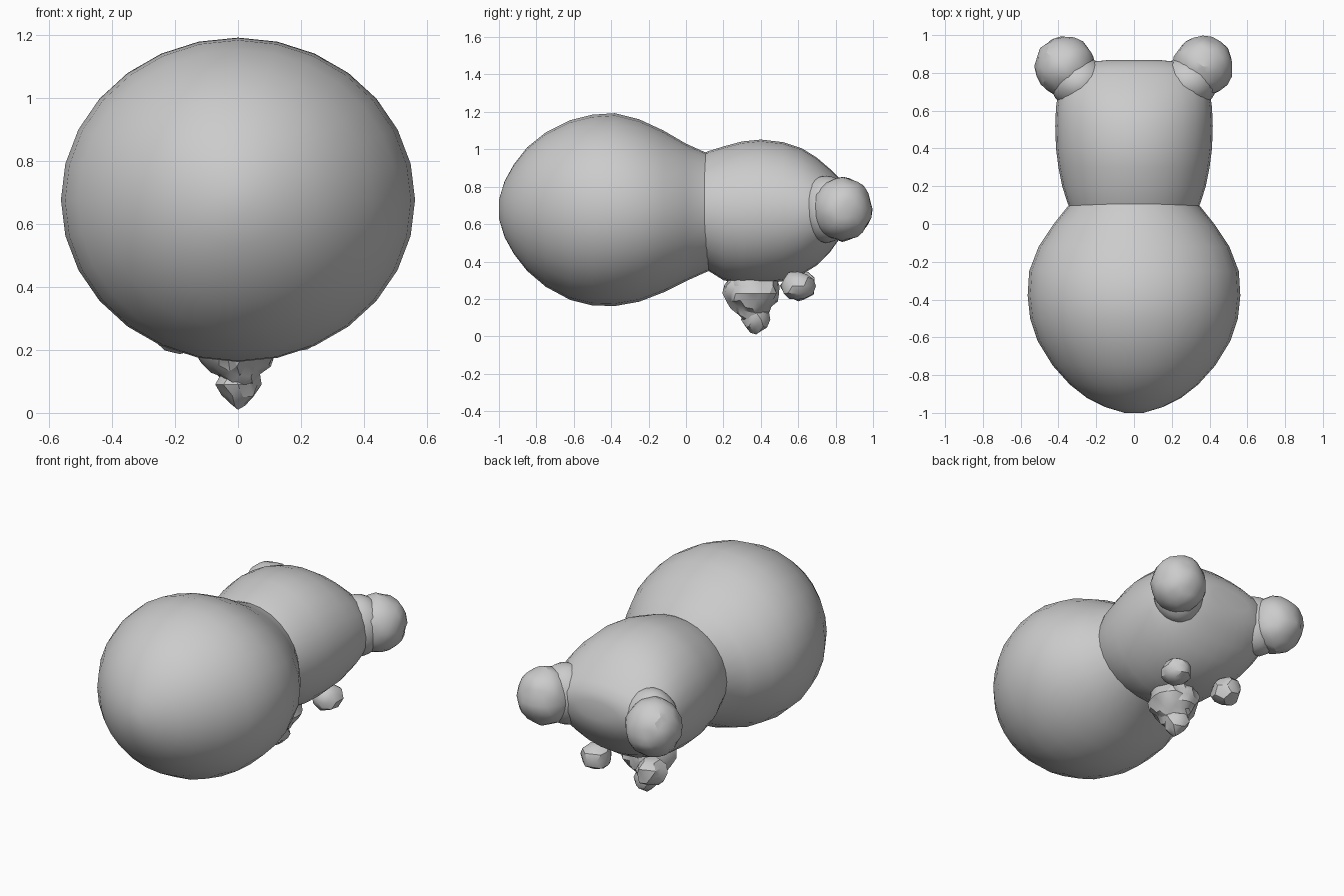
import bpy, bmesh, math, random
from mathutils import Vector

if "Cube" in bpy.data.objects:
    bpy.data.objects.remove(bpy.data.objects["Cube"])

random.seed(4)
grey = bpy.data.materials.new("plain_grey")
grey.diffuse_color = (0.6, 0.6, 0.6, 1)
grey.use_nodes = True
grey.node_tree.nodes["Principled BSDF"].inputs["Base Color"].default_value = grey.diffuse_color


def finish(bm, name, angle):
    bmesh.ops.recalc_face_normals(bm, faces=bm.faces)
    me = bpy.data.meshes.new(name)
    bm.to_mesh(me)
    bm.free()
    me.materials.append(grey)
    ob = bpy.data.objects.new(name, me)
    bpy.context.collection.objects.link(ob)
    bpy.ops.object.select_all(action='DESELECT')
    ob.select_set(True)
    bpy.context.view_layer.objects.active = ob
    bpy.ops.object.shade_smooth_by_angle(angle=math.radians(angle))
    return ob


def loft(name, stations, sides=28):
    """Oval rings along y: (y, half width, bottom z, top z)."""
    bm = bmesh.new()
    rings = []
    for y, w, lo, hi in stations:
        mid, h = (lo + hi) / 2, (hi - lo) / 2
        rings.append([bm.verts.new((w * math.cos(a), y, mid + h * math.sin(a)))
                      for a in (2 * math.pi * i / sides for i in range(sides))])
    for a, b in zip(rings, rings[1:]):
        for i in range(sides):
            j = (i + 1) % sides
            bm.faces.new((a[i], a[j], b[j], b[i]))
    bm.faces.new(rings[0])
    bm.faces.new(rings[-1])
    return finish(bm, name, 50)


def lump(name, centre, radii, rough, taper=0.0, detail=3):
    """Crumpled ball, optionally narrowing towards its underside."""
    bm = bmesh.new()
    bmesh.ops.create_icosphere(bm, subdivisions=detail, radius=1)
    for v in bm.verts:
        k = 1 + random.uniform(-rough, rough)
        s = 1 + taper * min(v.co.z, 0)
        v.co = Vector((v.co.x * radii[0] * s, v.co.y * radii[1] * s,
                       v.co.z * radii[2])) * k + Vector(centre)
    return finish(bm, name, 30)


# large round body
loft("round_body", [
    (-1.0, 0.05, 0.63, 0.73), (-0.97, 0.15, 0.53, 0.83), (-0.92, 0.25, 0.44, 0.92),
    (-0.85, 0.34, 0.35, 1.01), (-0.75, 0.43, 0.265, 1.09), (-0.62, 0.51, 0.195, 1.155),
    (-0.5, 0.55, 0.165, 1.185), (-0.38, 0.563, 0.162, 1.193), (-0.25, 0.555, 0.185, 1.16),
    (-0.12, 0.505, 0.235, 1.10), (0.0, 0.425, 0.295, 1.03), (0.1, 0.345, 0.34, 0.985),
    (0.15, 0.33, 0.36, 0.97)])

# smaller head joined at the waist
loft("head", [
    (0.06, 0.33, 0.37, 0.96), (0.12, 0.355, 0.35, 0.99), (0.2, 0.38, 0.30, 1.015),
    (0.3, 0.40, 0.28, 1.042), (0.4, 0.413, 0.28, 1.052), (0.52, 0.417, 0.295, 1.038),
    (0.62, 0.413, 0.33, 1.005), (0.7, 0.40, 0.38, 0.955), (0.77, 0.37, 0.45, 0.895),
    (0.82, 0.32, 0.52, 0.845), (0.855, 0.25, 0.58, 0.80), (0.868, 0.14, 0.64, 0.75)])

# ears with soft roots, and the two small lower bumps
for side, tag in ((-1, "left"), (1, "right")):
    lump(tag + "_ear_root", (side * 0.29, 0.75, 0.68), (0.155, 0.14, 0.18), 0.01)
    lump(tag + "_ear", (side * 0.365, 0.835, 0.68), (0.158, 0.16, 0.17), 0.035)
    lump(tag + "_small_bump", (side * 0.185, 0.60, 0.27), (0.085, 0.095, 0.08), 0.1, detail=2)

# drooping pointed lump under the head
lump("lower_lump", (0, 0.355, 0.23), (0.145, 0.15, 0.15), 0.09, taper=0.35)
lump("lower_tip", (0, 0.375, 0.09), (0.07, 0.075, 0.075), 0.15, taper=0.3, detail=2)
